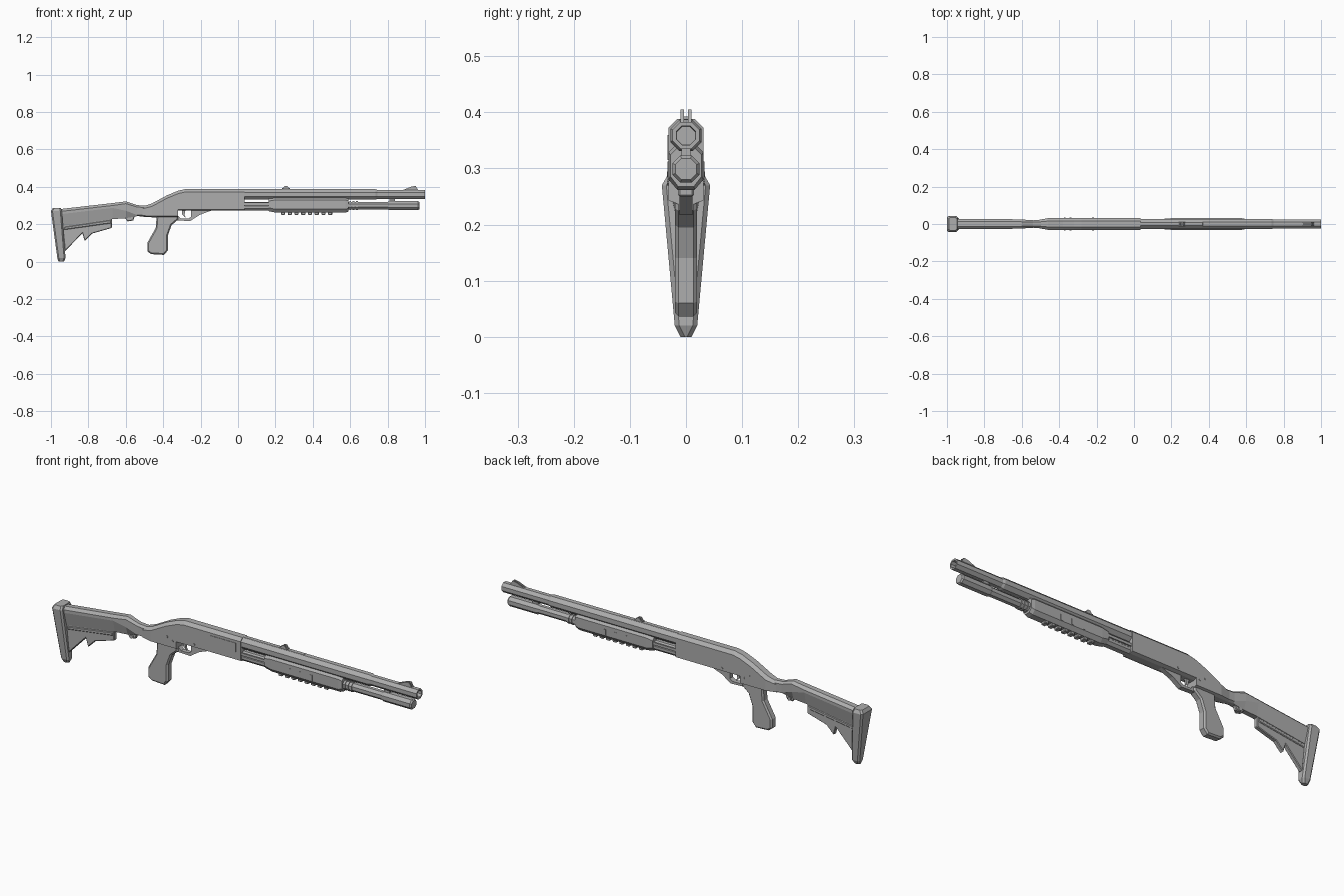
import bpy, bmesh, math
from mathutils import Vector

cube = bpy.data.objects.get("Cube")
if cube:
    bpy.data.objects.remove(cube)

# Single material
shade = .42
colour = (shade, shade, shade, 1)
grey = bpy.data.materials.new("plain_grey")
grey.use_nodes = True
grey.diffuse_color = colour
grey.node_tree.nodes["Principled BSDF"].inputs["Base Color"].default_value = colour

# Shared proportions
half_width = .031
belly = .272
roof = .388
barrel_axis = .359
magazine_axis = .299
muzzle = 1
thin = .003


def skin(name, rings):
    """Join equal-length point rings into a closed solid."""
    bm = bmesh.new()
    rows = [[bm.verts.new(point) for point in ring] for ring in rings]
    for row, following in zip(rows, rows[1:]):
        for i in range(len(row)):
            bm.faces.new((row[i - 1], row[i], following[i], following[i - 1]))
    bm.faces.new(rows[0])
    bm.faces.new(rows[-1])
    bmesh.ops.recalc_face_normals(bm, faces=bm.faces)
    mesh = bpy.data.meshes.new(name)
    bm.to_mesh(mesh)
    bm.free()
    mesh.materials.append(grey)
    part = bpy.data.objects.new(name, mesh)
    bpy.context.collection.objects.link(part)
    return part


def mirrored_ring(right_half):
    """Complete a ring from its points on one side of the centre plane."""
    left_half = [Vector((p.x, -p.y, p.z)) for p in reversed(right_half)]
    return right_half + left_half


def section(x, bottom, top, width=half_width, slant=.006):
    """Eight-sided slice with a chamfered top and a slanted lower side."""
    shoulder = top - width / 2
    return mirrored_ring([Vector((x, width / 2, bottom)),
                          Vector((x, width, bottom + slant)),
                          Vector((x, width, shoulder)),
                          Vector((x, width / 2, top))])


def slab(z, back, front, width, chamfer=.008):
    """Horizontal slice of an upright plate with cut corners."""
    return mirrored_ring([Vector((back, width - chamfer, z)),
                          Vector((back + chamfer, width, z)),
                          Vector((front - chamfer, width, z)),
                          Vector((front, width - chamfer, z))])


def octagon(name, height, steps):
    """Eight-sided tube along x, given (x, radius) steps."""
    step_angle = math.tau / 8
    rings = []
    for x, radius in steps:
        corner = radius / math.cos(step_angle / 2)
        angles = [(k + .5) * step_angle for k in range(8)]
        rings.append([Vector((x, corner * math.cos(a), height + corner * math.sin(a)))
                      for a in angles])
    return skin(name, rings)


def plate(name, outline, thickness, chamfer=0, y=0):
    """Side outline given in x and z, extruded evenly across y."""
    part = skin(name, [[Vector((x, y + side * thickness, z)) for x, z in outline]
                       for side in (-1, 1)])
    if chamfer:
        modifier = part.modifiers.new("chamfer", "BEVEL")
        modifier.width = chamfer
        modifier.segments = 1
        modifier.limit_method = "ANGLE"
        modifier.angle_limit = math.radians(65)
    return part


def box(name, back, front, bottom, top, thickness, chamfer=0, y=0):
    outline = [(back, bottom), (front, bottom), (front, top), (back, top)]
    return plate(name, outline, thickness, chamfer, y)


def peg(name, x, y, z, radius, length):
    """Short octagonal pin lying across the model."""
    part = octagon(name, 0, [(-length / 2, radius), (length / 2, radius)])
    part.location = (x, y, z)
    part.rotation_euler.z = math.pi / 2


# Receiver with sloping rear
skin("receiver_rear", [section(-.51, .24, .294, width=.022),
                       section(-.46, .237, .311),
                       section(-.38, .237, .354),
                       section(-.32, .237, .379)])
skin("receiver", [section(-.32, belly, .379),
                  section(-.28, belly, roof),
                  section(.035, belly, roof)])

# Stock, wide above and tapering below
skin("stock", [section(-.47, .24, .297, width=.021),
               section(-.54, .243, .302, width=.02),
               section(-.6, .232, .322, width=.024, slant=.04),
               section(-.67, .227, .313, width=.026, slant=.06),
               section(-.95, .188, .281, width=.026, slant=.065)])

# Tapered butt plate
skin("butt_plate", [slab(0, -.96, -.93, width=.01),
                    slab(.02, -.966, -.922, width=.02),
                    slab(.27, -1, -.942, width=.043),
                    slab(.286, -.99, -.946, width=.034)])

# Stock brace and sling loop
plate("stock_brace", [(-.94, .2), (-.675, .235), (-.675, .18), (-.78, .15),
                      (-.82, .11), (-.832, .152), (-.925, .055)], .011, thin)
plate("stock_rail", [(-.93, .185), (-.68, .222), (-.68, .205), (-.93, .17)], .015, thin)
plate("sling_loop", [(-.615, .245), (-.55, .25), (-.56, .22), (-.59, .215)], .009, thin)
peg("sling_pin", -.578, 0, .228, radius=.009, length=half_width)

# Pistol grip
plate("pistol_grip", [(-.435, .245), (-.44, .18), (-.485, .1), (-.485, .055),
                      (-.465, .04), (-.395, .036), (-.375, .06), (-.375, .14),
                      (-.355, .195), (-.32, .225), (-.32, .25)], .02, .007)

# Trigger guard and trigger
plate("trigger_guard", [(-.34, .242), (-.33, .22), (-.255, .217), (-.205, .25),
                        (-.145, belly), (-.25, belly), (-.25, .24), (-.265, .23),
                        (-.305, .23), (-.32, .245)], .012)
plate("trigger", [(-.3, belly), (-.282, belly), (-.286, .25), (-.28, .235),
                  (-.298, .25)], .005)

# Barrel with hollow muzzle
octagon("barrel", barrel_axis, [(0, .028), (.735, .028), (.745, .024),
                                (muzzle, .024), (muzzle, .017), (.97, .016)])

# Magazine tube with end cap, rings and bracket
octagon("magazine_tube", magazine_axis, [(0, .02), (.8, .02), (.81, .024),
                                         (.963, .024), (.97, .019)])
for i in range(3):
    ring_back = .595 + i * .018
    octagon("magazine_ring", magazine_axis, [(ring_back, .024), (ring_back + .01, .024)])
box("barrel_bracket", .81, .84, magazine_axis, barrel_axis, .008)

# Sliding pump with grip ribs beneath
skin("pump", [section(.163, .27, .338, width=.029, slant=.018),
              section(.2, .262, .345, slant=.018),
              section(.575, .262, .345, slant=.018),
              section(.592, .268, .338, width=.028, slant=.018)])
for i in range(8):
    rib_back = .23 + i * .036
    box("pump_rib", rib_back, rib_back + .022, .25, .266, .014, thin)
skin("pump_tail", [section(x, belly, .308, width=.023, slant=.012) for x in (.03, .18)])

for side in (-1, 1):
    # Action bars and side ribs
    box("action_bar", 0, .19, .303, .316, thin, y=side * .024)
    for i in range(3):
        rib_back = .3 + i * .06
        box("pump_side_rib", rib_back, rib_back + .012, .282, .312, .002, y=side * half_width)
    # Receiver pins
    for x, z in [(-.37, .29), (-.34, .275), (-.22, .29)]:
        peg("receiver_pin", x, side * half_width, z, radius=.005, length=.005)
    # Twin sight blades
    blade = side * .0065
    plate("front_sight", [(.87, .378), (.925, .4), (.95, .405), (.965, .378)], thin, y=blade)
    plate("rear_sight", [(.235, .385), (.25, .405), (.264, .405), (.278, .385)], thin, y=blade)

# Ejection port cover, top rail and sight base
box("ejection_port", -.13, .01, .315, .36, .002, y=-half_width)
box("top_rail", .03, .37, .378, roof, .012, thin)
box("rear_sight_base", .235, .278, .384, .393, .009)
